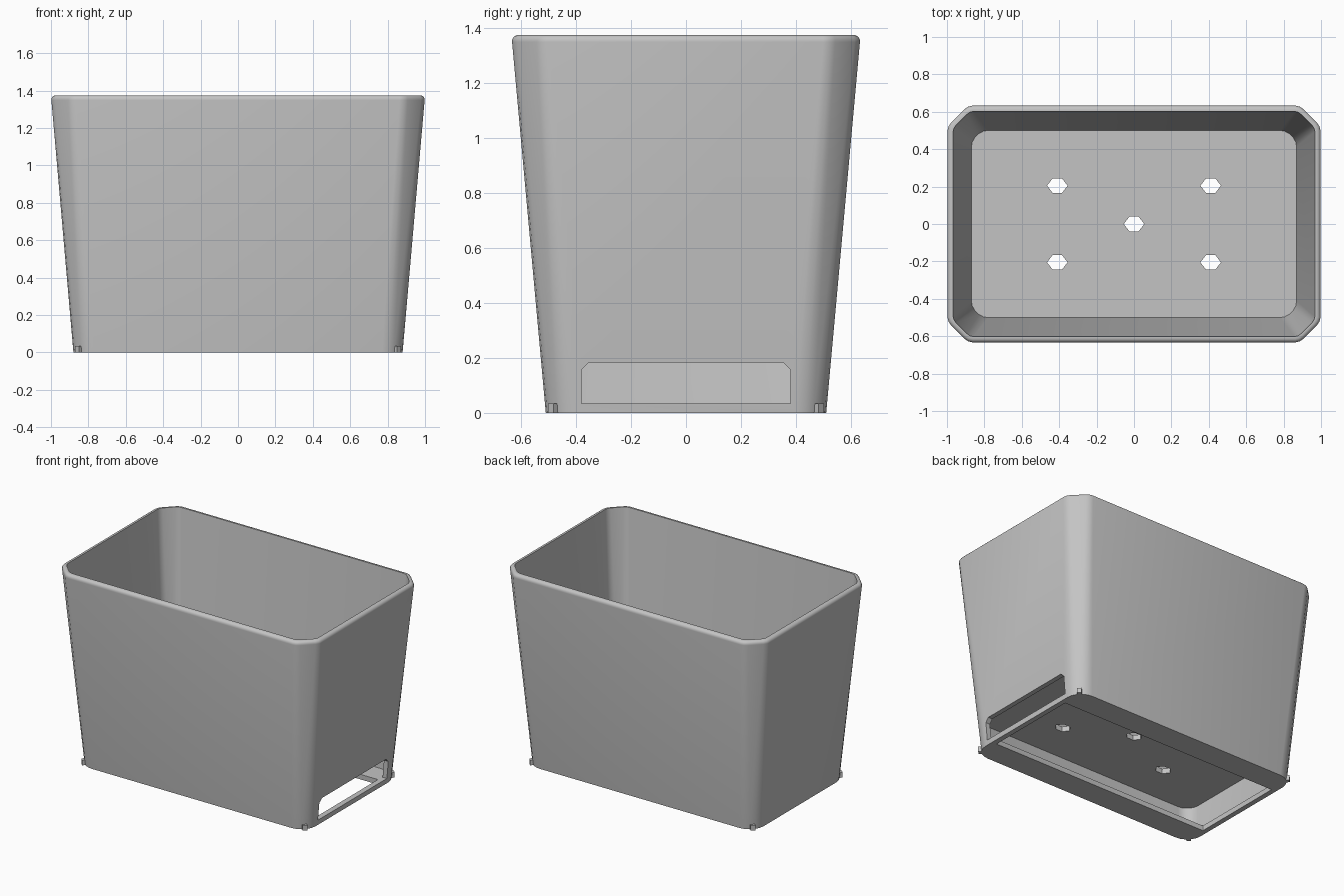
import bpy, bmesh, math

cube = bpy.data.objects.get("Cube")
if cube:
    bpy.data.objects.remove(cube)

HEIGHT, WALL = 1.375, 0.033
FLOOR_TOP, FLOOR_UNDER, LEDGE = 0.255, 0.22, 0.035

grey = bpy.data.materials.new("plain grey")
grey.use_nodes = True
grey.diffuse_color = (0.55, 0.55, 0.55, 1)
grey.node_tree.nodes["Principled BSDF"].inputs["Base Color"].default_value = grey.diffuse_color

# Corner outlines as unit offsets from the square corner: round below, chamfered above
ROUND = [(1 - math.sin(math.radians(a)), 1 - math.cos(math.radians(a))) for a in range(0, 91, 18)]
CUT = [(1, 0), (0.83, 0.045), (0.68, 0.15)]
CUT += [(v, u) for u, v in reversed(CUT)]


def outline(hx, hy, size, t=0.0):
    """Closed rectangle outline whose corners blend from round (t=0) to chamfered (t=1)."""
    corner = [((1 - t) * a[0] + t * b[0], (1 - t) * a[1] + t * b[1]) for a, b in zip(ROUND, CUT)]
    pts = []
    for sx, sy, flip in ((1, 1, 1), (1, -1, 0), (-1, -1, 1), (-1, 1, 0)):
        pts += [(sx * (hx - size * u), sy * (hy - size * v)) for u, v in (corner if flip else corner[::-1])]
    return pts


def wall_ring(z, inset=0.0):
    """Outline of the tapered wall at a height, moved inward by inset."""
    t = z / HEIGHT
    return [(x, y, z) for x, y in outline(0.88 + 0.12 * t - inset, 0.51 + 0.125 * t - inset,
                                          0.11 + 0.024 * t - 0.8 * inset, t)]


def make_object(name, bm):
    bmesh.ops.recalc_face_normals(bm, faces=bm.faces)
    mesh = bpy.data.meshes.new(name)
    bm.to_mesh(mesh)
    bm.free()
    mesh.materials.append(grey)
    obj = bpy.data.objects.new(name, mesh)
    bpy.context.collection.objects.link(obj)
    return obj


def loft(name, rings):
    bm = bmesh.new()
    loops = [[bm.verts.new(p) for p in ring] for ring in rings]
    n = len(loops[0])
    for a, b in zip(loops, loops[1:]):
        for i in range(n):
            j = (i + 1) % n
            bm.faces.new((a[i], a[j], b[j], b[i]))
    bm.faces.new(loops[0])
    bm.faces.new(loops[-1])
    return make_object(name, bm)


# Tub: inner floor, inner wall, rounded rim, outer wall, base ledge, lower chamber
rim = 0.026
rings = [wall_ring(FLOOR_TOP, WALL), wall_ring(HEIGHT, WALL)]
for step in range(6):
    a = math.radians(90 - 18 * step)
    rings.append(wall_ring(HEIGHT - rim + rim * math.sin(a), rim * (1 - math.cos(a))))
rings.append(wall_ring(0))
for z in (0, LEDGE):
    rings.append([(x, y, z) for x, y in outline(0.845, 0.335, 0.004)])
rings += [wall_ring(LEDGE, WALL), wall_ring(FLOOR_UNDER, WALL)]
tub = loft("planter_tub", rings)


def cut(points, depth):
    """Cut a prism through the tub; points are 3D, depth is the extrusion vector."""
    moved = [tuple(c + d for c, d in zip(p, depth)) for p in points]
    cutter = loft("cutter", [points, moved])
    cutter.hide_render = True
    mod = tub.modifiers.new("cut", "BOOLEAN")
    mod.operation, mod.solver, mod.object = "DIFFERENCE", "EXACT", cutter
    bpy.ops.object.select_all(action="DESELECT")
    bpy.context.view_layer.objects.active = tub
    tub.select_set(True)
    bpy.ops.object.modifier_apply(modifier=mod.name)
    bpy.data.objects.remove(cutter)


# Drain holes through the raised floor
hole = [(-0.055, 0), (-0.025, 0.039), (0.025, 0.039), (0.055, 0), (0.025, -0.039), (-0.025, -0.039)]
for cx, cy in [(0, 0)] + [(sx * 0.41, sy * 0.205) for sx in (-1, 1) for sy in (-1, 1)]:
    cut([(cx + x, cy + y, 0.2) for x, y in hole], (0, 0, 0.08))

# Slot in one end with chamfered upper corners
w, top, c = 0.38, 0.183, 0.026
slot = [(-w, LEDGE), (w, LEDGE), (w, top - c), (w - c, top), (c - w, top), (-w, top - c)]
cut([(0.8, y, z) for y, z in slot], (0.2, 0, 0))

bpy.ops.object.shade_smooth_by_angle(angle=math.radians(35))

# Small locating tabs on the four lower corners
for side_x, x_name in ((1, "left"), (-1, "right")):
    for side_y, y_name in ((1, "back"), (-1, "front")):
        bm = bmesh.new()
        bmesh.ops.create_cube(bm, size=1)
        bmesh.ops.scale(bm, vec=(0.03, 0.022, 0.035), verts=bm.verts)
        for v in bm.verts:
            x, y = v.co.x, v.co.y
            v.co.x = side_x * (0.854 + (x + y) * math.sqrt(0.5))
            v.co.y = side_y * (0.484 + (y - x) * math.sqrt(0.5))
            v.co.z += 0.0175
        make_object(f"{y_name}_{x_name}_tab", bm)
